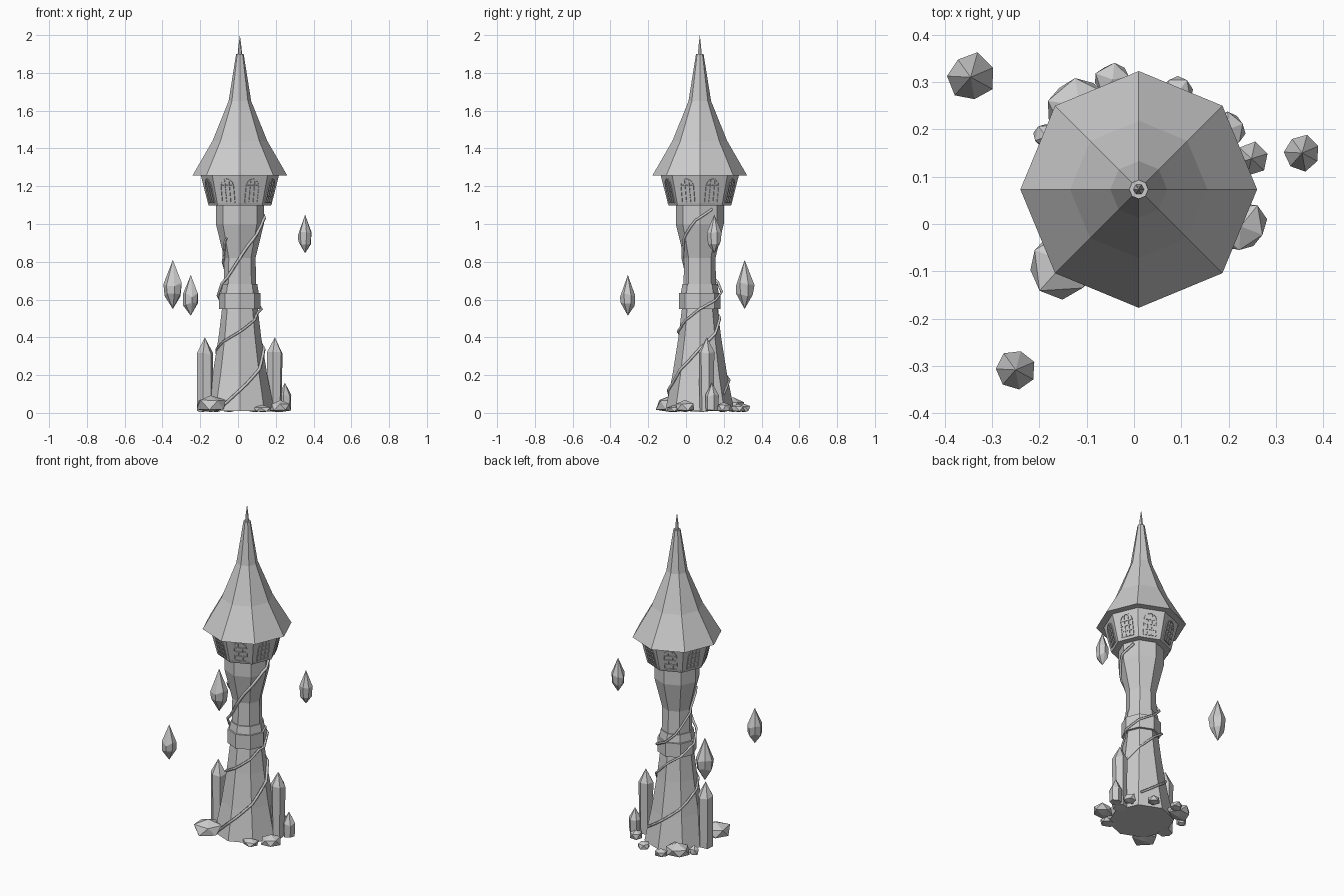
import bpy, bmesh, random
from math import sin, cos, pi, radians
from mathutils import Vector, Matrix

random.seed(4)
cube = bpy.data.objects.get("Cube")
if cube:
    bpy.data.objects.remove(cube)

stone = bpy.data.materials.new("grey_stone")
stone.use_nodes = True
GREY = (0.6, 0.6, 0.6, 1)
stone.diffuse_color = GREY
stone.node_tree.nodes["Principled BSDF"].inputs["Base Color"].default_value = GREY
AXIS = Vector((0.01, 0.073, 0))


def finish(name, bm):
    bmesh.ops.recalc_face_normals(bm, faces=bm.faces)
    mesh = bpy.data.meshes.new(name)
    bm.to_mesh(mesh)
    bm.free()
    mesh.materials.append(stone)
    obj = bpy.data.objects.new(name, mesh)
    bpy.context.collection.objects.link(obj)
    return obj


def lathe(name, profile, sides, centre, turn=0.0, jitter=0.0):
    """Faceted solid of revolution; zero radius makes a point."""
    bm = bmesh.new()
    rings = []
    for r, z in profile:
        if r == 0:
            rings.append([bm.verts.new(centre + Vector((0, 0, z)))] * sides)
            continue
        ring = []
        for i in range(sides):
            a = turn + 2 * pi * i / sides
            k = r * (1 + random.uniform(-jitter, jitter))
            dz = random.uniform(-jitter, jitter) * 0.12
            ring.append(bm.verts.new(centre + Vector((k * cos(a), k * sin(a), z + dz))))
        rings.append(ring)
    for low, high in zip(rings, rings[1:]):
        for i in range(sides):
            j = (i + 1) % sides
            corners = list(dict.fromkeys((low[i], low[j], high[j], high[i])))
            bm.faces.new(corners)
    for ring, (r, z) in ((rings[0], profile[0]), (rings[-1], profile[-1])):
        if r:
            bm.faces.new(ring)
    return finish(name, bm)


# Tower body
SHAFT = [(0.183, 0.01), (0.145, 0.2), (0.113, 0.4), (0.095, 0.55), (0.086, 0.68),
         (0.083, 0.82), (0.127, 1.0), (0.127, 1.1)]
lathe("tower_shaft", SHAFT, 8, AXIS)
lathe("lower_collar", [(0.11, 0.55), (0.11, 0.635)], 8, AXIS)
lathe("upper_collar", [(0.1, 0.635), (0.092, 0.682)], 8, AXIS)
lathe("cabin_floor", [(0.165, 1.097), (0.17, 1.11)], 8, AXIS)
CABIN = [(0.168, 1.105), (0.208, 1.262)]
lathe("cabin", CABIN, 8, AXIS)
lathe("roof", [(0.25, 1.258), (0.145, 1.44), (0.06, 1.65), (0.02, 1.9)], 8, AXIS)
lathe("spire", [(0.012, 1.895), (0.008, 1.94), (0, 2.0)], 6, AXIS)


# Arched lattice windows, one on each cabin wall
def bar(bm, frame, p, q, width=0.006):
    p, q = Vector(p), Vector(q)
    d = q - p
    side = Vector((-d.y, d.x)).normalized() * width / 2
    flat = [p - side, q - side, q + side, p + side]
    back, front = [[bm.verts.new(frame @ Vector((v.x, v.y, h))) for v in flat]
                   for h in (-0.002, 0.005)]
    bm.faces.new(front)
    for i in range(4):
        j = (i + 1) % 4
        bm.faces.new((back[i], back[j], front[j], front[i]))


HALF, SILL, SPRING = 0.036, 0.01, 0.1
outline = [(-HALF, SILL), (-HALF, SPRING)]
outline += [(-HALF * cos(pi * k / 6), SPRING + HALF * sin(pi * k / 6)) for k in range(1, 6)]
outline += [(HALF, SPRING), (HALF, SILL), (-HALF, SILL)]
lattice = [((x, SILL), (x, SPRING + 0.03)) for x in (-0.012, 0.012)]
lattice += [((-HALF, y), (HALF, y)) for y in (0.042, 0.072, SPRING)]
apothem = cos(pi / 8)
for i in range(8):
    a = pi / 8 + i * pi / 4
    out = Vector((cos(a), sin(a), 0))
    low, high = [AXIS + out * r * apothem + Vector((0, 0, z)) for r, z in CABIN]
    up = (high - low).normalized()
    right = Vector((-sin(a), cos(a), 0))
    normal = right.cross(up)
    frame = Matrix.Translation(low) @ Matrix((right, up, normal)).transposed().to_4x4()
    bm = bmesh.new()
    for p, q in list(zip(outline, outline[1:])) + lattice:
        bar(bm, frame, p, q)
    finish(f"window_{i + 1}", bm)


# Vines winding up the shaft
def surface_radius(z, angle):
    r = SHAFT[-1][0]
    for (r0, z0), (r1, z1) in zip(SHAFT, SHAFT[1:]):
        if z0 <= z <= z1:
            r = r0 + (r1 - r0) * (z - z0) / (z1 - z0)
            break
    if 0.53 < z < 0.7:
        r = max(r, 0.11)
    return r * apothem / cos(radians(angle % 45 - 22.5))


def vine(name, keys, thick):
    curve = bpy.data.curves.new(name, "CURVE")
    curve.dimensions = "3D"
    curve.bevel_depth = thick
    curve.bevel_resolution = 0
    curve.use_fill_caps = True
    points = []
    for (a0, z0), (a1, z1) in zip(keys, keys[1:]):
        for k in range(6):
            a, z = a0 + (a1 - a0) * k / 6, z0 + (z1 - z0) * k / 6
            r = surface_radius(z, a) + 0.006
            points.append(AXIS + Vector((r * cos(radians(a)), r * sin(radians(a)), z)))
    spline = curve.splines.new("POLY")
    spline.points.add(len(points) - 1)
    for sp, p in zip(spline.points, points):
        sp.co = (*p, 1)
    curve.materials.append(stone)
    bpy.context.collection.objects.link(bpy.data.objects.new(name, curve))


vine("long_vine", [(-125, 0.03), (-90, 0.12), (0, 0.34), (90, 0.5), (180, 0.62),
                   (270, 0.82), (350, 1.02), (400, 1.09)], 0.008)
vine("second_vine", [(50, 0.1), (170, 0.32), (270, 0.43), (360, 0.55), (450, 0.64),
                     (540, 0.8), (600, 0.95)], 0.007)

# Standing crystals around the foot
for name, x, y, r, top in (("left_crystal", 0.195, 0.11, 0.043, 0.4),
                           ("right_crystal", -0.175, 0.06, 0.046, 0.4),
                           ("small_crystal", 0.248, 0.138, 0.036, 0.16)):
    shoulder = top - r * 1.9
    lathe(name, [(r * 0.9, 0.01), (r, shoulder), (0, top)], 6, Vector((x, y, 0)), 0.3, 0.05)

# Floating crystals
for name, x, y, r, low, high in (("floating_crystal_back", -0.345, 0.31, 0.05, 0.55, 0.81),
                                 ("floating_crystal_side", 0.355, 0.15, 0.038, 0.845, 1.05),
                                 ("floating_crystal_front", -0.25, -0.308, 0.045, 0.515, 0.73)):
    h = high - low
    lathe(name, [(0, low), (r * 0.85, low + h * 0.28), (r, low + h * 0.5), (0, high)],
          7, Vector((x, y, 0)), 0.4, 0.1)


# Boulders resting on the ground
def rock(name, x, y, rx, ry, height):
    bm = bmesh.new()
    bmesh.ops.create_icosphere(bm, subdivisions=1, radius=1)
    spin = Matrix.Rotation(random.uniform(0, 6), 3, "Z")
    for v in bm.verts:
        p = spin @ v.co * random.uniform(0.88, 1.12)
        v.co = (x + p.x * rx, y + p.y * ry, max(0.004, height * (0.45 + 0.55 * p.z)))
    finish(name, bm)


rock("front_boulder", -0.145, -0.08, 0.085, 0.08, 0.095)
rock("left_boulder", 0.225, -0.005, 0.06, 0.06, 0.07)
rock("left_slab", 0.13, -0.065, 0.05, 0.04, 0.04)
rock("back_boulder", -0.115, 0.25, 0.075, 0.065, 0.08)
rock("back_stone", -0.045, 0.305, 0.042, 0.036, 0.05)
rock("back_left_stone", 0.09, 0.275, 0.036, 0.04, 0.05)
rock("right_stone", -0.185, 0.185, 0.03, 0.03, 0.06)
rock("left_pebble", 0.2, 0.2, 0.04, 0.04, 0.06)
